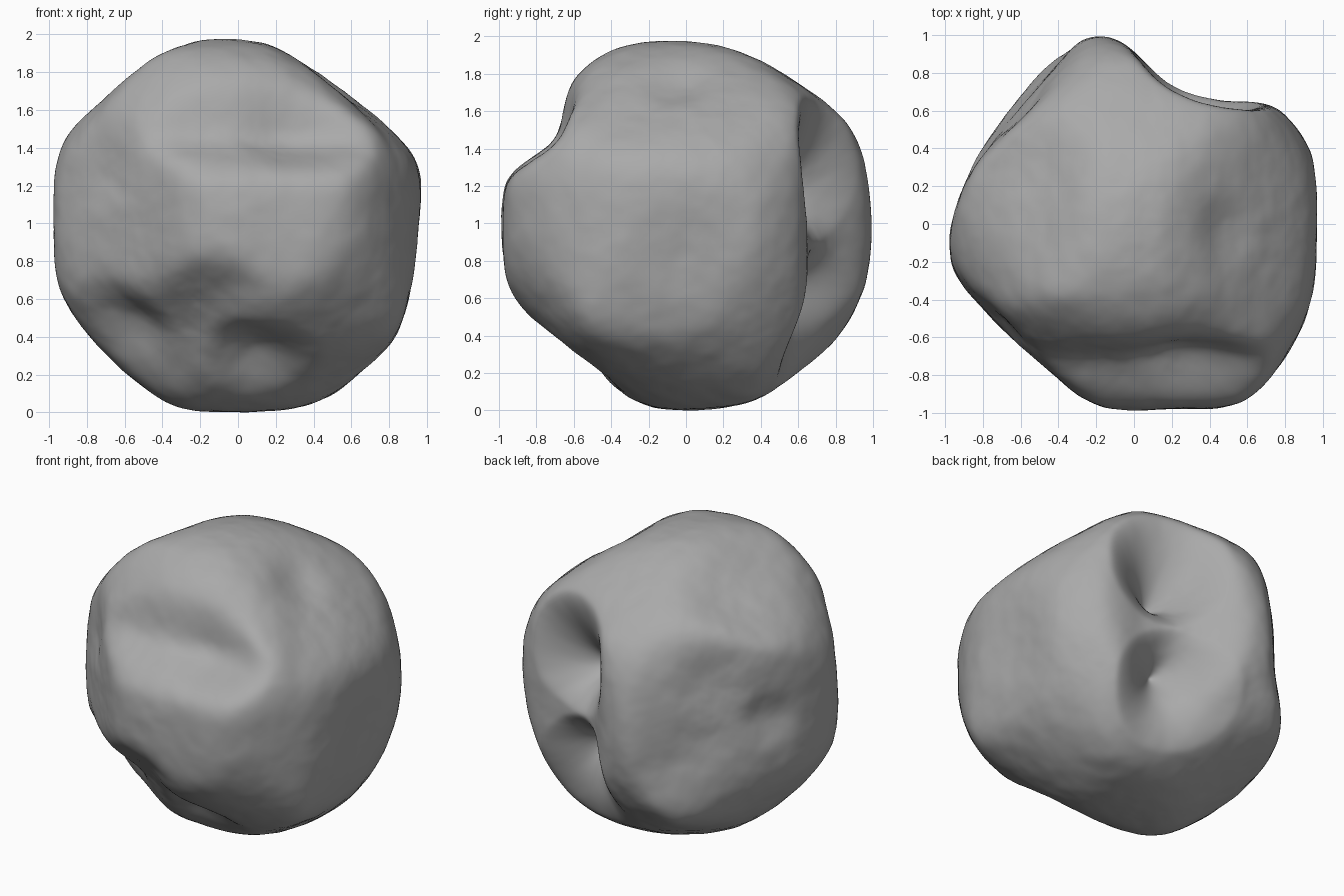
import bpy
import bmesh
import math
from mathutils import Vector, noise

default_cube = bpy.data.objects.get("Cube")
if default_cube:
    bpy.data.objects.remove(default_cube)

STEP = math.tau / 16
HALF_STEP = STEP / 2
SHARPNESS = 40
MARGIN = 1.012


def outline(right, up, start, percents):
    """Closed outline in a plane, as sixteen radii in percent."""
    return Vector(right).normalized(), Vector(up).normalized(), start, percents


# Outlines whose straight extrusions intersect in the overall rock shape
OUTLINES = [
    outline((1, 0, 0), (0, 0, 1), 0,
            [97, 100, 93, 93, 99, 102, 101, 103, 99, 101, 101, 103, 99, 102, 106, 97]),
    outline((0, 1, 0), (0, 0, 1), HALF_STEP,
            [100, 102, 97, 97, 100, 101, 83, 100, 102, 97, 93, 99, 100, 101, 100, 100]),
    outline((1, 0, 0), (0, 1, 0), HALF_STEP,
            [99, 102, 78, 77, 103, 95, 89, 92, 99, 92, 88, 97, 99, 110, 104, 99]),
    outline((.766, .643, 0), (-.321, .383, .866), 0,
            [100, 100, 101, 99, 95, 92, 99, 99, 92, 91, 82, 93, 98, 100, 101, 100]),
    outline((-.766, -.643, 0), (.321, -.383, .866), 0,
            [89, 95, 97, 100, 98, 89, 96, 101, 100, 99, 98, 99, 97, 98, 98, 98]),
    outline((-.766, .643, 0), (.321, .383, .866), 0,
            [85, 90, 101, 98, 98, 92, 95, 105, 109, 106, 99, 95, 100, 101, 97, 96]),
]

# Shallow round hollows: direction, angular radius, depth
HOLLOWS = [
    ((-.7, -.5, -.58), .34, .1),      # lower front right
    ((.1, -.62, -.72), .36, .12),     # lower front middle
    ((.3, -.62, .5), .45, .07),       # upper front shelf
    ((.45, -.03, .7), .26, .03),
    ((-.7, -.55, .33), .32, .05),
    ((-.45, .3, .75), .32, .03),
    ((-.87, .31, .04), .25, .05),
    ((-.55, .55, .3), .3, .03),
    ((.9, 0, -.12), .35, .03),
]

# Deep pointed pits at the back, steep towards the left side of the rock
PITS = [
    ((.28, .42, .17), .42, .36),
    ((.25, .43, -.33), .42, .33),
]
STEEP_SIDE = Vector((.8, -.6, 0))


def radius_at(percents, angle):
    """Smooth periodic interpolation of the outline radii."""
    place = (angle / STEP) % 16
    i = int(place)
    t = place - i
    a, b, c, d = (percents[(i + k) % 16] / 100 for k in (-1, 0, 1, 2))
    return b + t / 2 * (c - a + t * (2 * a - 5 * b + 4 * c - d
                                     + t * (3 * (b - c) + d - a)))


def hull_radius(direction):
    """Rounded intersection of all extruded outlines."""
    total = 0
    for right, up, start, percents in OUTLINES:
        u, v = direction.dot(right), direction.dot(up)
        reach = radius_at(percents, math.atan2(v, u) - start)
        total += (math.hypot(u, v) / reach) ** SHARPNESS
    return MARGIN * total ** (-1 / SHARPNESS)


def hollow_depth(direction):
    """Sum of the round hollows felt in one direction."""
    depth = 0
    for centre, size, amount in HOLLOWS:
        t = direction.angle(Vector(centre)) / size
        if t < 1:
            depth += amount * (1 - t * t) ** 2
    return depth


def pit_depth(direction):
    """Depth of the pits, narrower on their steep side."""
    depth = 0
    for centre, size, amount in PITS:
        axis = Vector(centre).normalized()
        lean = (direction - axis).normalized().dot(STEEP_SIDE)
        t = direction.angle(axis) / (size * (1 - .4 * lean))
        if t < 1:
            depth += amount * (1 - t) ** 1.3
    return depth


def soften(bm, passes):
    for _ in range(passes):
        bmesh.ops.smooth_vert(bm, verts=bm.verts, factor=.5,
                              use_axis_x=True, use_axis_y=True, use_axis_z=True)


# Rock body shaped from a fine sphere
bm = bmesh.new()
bmesh.ops.create_icosphere(bm, subdivisions=7, radius=1)
for vert in bm.verts:
    d = vert.co.normalized()
    vert.co = d * (hull_radius(d) - hollow_depth(d))
soften(bm, 14)

# Pits and fine surface grain go on after the smoothing
for vert in bm.verts:
    d = vert.co.normalized()
    grain = .004 * noise.noise(d * 9) + .0015 * noise.noise(d * 25)
    vert.co += d * (grain - pit_depth(d))
soften(bm, 2)

# Stand the rock on the ground
lowest = min(v.co.z for v in bm.verts)
bmesh.ops.translate(bm, verts=bm.verts, vec=(0, 0, -lowest))

mesh = bpy.data.meshes.new("rock")
bm.to_mesh(mesh)
bm.free()
mesh.polygons.foreach_set("use_smooth", [True] * len(mesh.polygons))
rock = bpy.data.objects.new("rock", mesh)
bpy.context.collection.objects.link(rock)

# Plain stone colour
stone = bpy.data.materials.new("stone grey")
stone.use_nodes = True
colour = (.4, .4, .4, 1)
stone.diffuse_color = colour
stone.node_tree.nodes["Principled BSDF"].inputs["Base Color"].default_value = colour
mesh.materials.append(stone)
